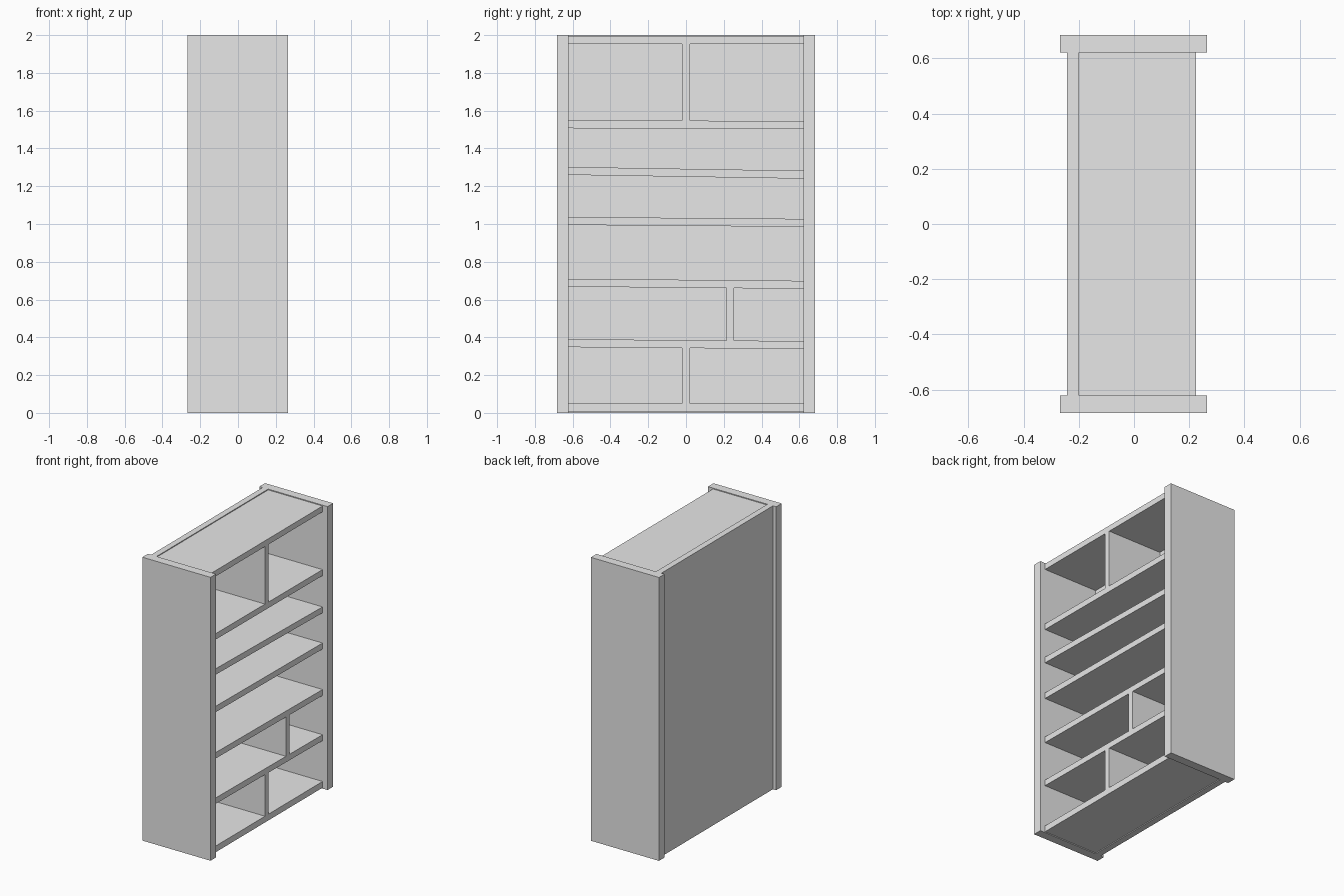
import bpy, bmesh, math

cube = bpy.data.objects.get("Cube")
if cube:
    bpy.data.objects.remove(cube, do_unlink=True)

# One plain grey for the whole bookcase
grey = bpy.data.materials.new("plain_grey")
grey.use_nodes = True
colour = (0.8, 0.8, 0.8, 1)
grey.diffuse_color = colour
grey.node_tree.nodes["Principled BSDF"].inputs["Base Color"].default_value = colour


def board(name, x, y, z, sag=0.0, bevel=0.006):
    """Box between (min, max) pairs; sag lowers the +y end, bevel softens long front edges."""
    bm = bmesh.new()
    bmesh.ops.create_cube(bm, size=1)
    for v in bm.verts:
        right = v.co.y > 0
        v.co.x = x[v.co.x > 0]
        v.co.y = y[right]
        v.co.z = z[v.co.z > 0] - (sag if right else 0)
    if bevel:
        front = [e for e in bm.edges if all(v.co.x == x[1] for v in e.verts)]
        front.sort(key=lambda e: e.calc_length())
        bmesh.ops.bevel(bm, geom=front[2:], offset=bevel, segments=3,
                        profile=0.5, affect='EDGES')
    bmesh.ops.recalc_face_normals(bm, faces=bm.faces)
    mesh = bpy.data.meshes.new(name)
    bm.to_mesh(mesh)
    bm.free()
    mesh.materials.append(grey)
    ob = bpy.data.objects.new(name, mesh)
    bpy.context.collection.objects.link(ob)
    bpy.ops.object.select_all(action='DESELECT')
    ob.select_set(True)
    bpy.context.view_layer.objects.active = ob
    bpy.ops.object.shade_smooth_by_angle(angle=math.radians(35))
    return ob


INNER = 0.622            # half width between the sides
DEPTH = (-0.2, 0.225)    # shelf depth
SPAN = (-INNER, INNER)

# Tall sides and back panel
board("right_side", (-0.268, 0.264), (-0.684, -INNER), (0, 2), bevel=0.009)
board("left_side", (-0.268, 0.264), (INNER, 0.684), (0, 2), bevel=0.009)
board("back_panel", (-0.243, -0.2), SPAN, (0, 2), bevel=0)

# Top and bottom boards, set slightly inside the sides
board("top_board", DEPTH, SPAN, (1.953, 1.994))
board("bottom_board", DEPTH, SPAN, (0.006, 0.05))

# Slightly tilted shelves: height of the top at the right end, drop to the left end
shelves = [(0.39, 0.01), (0.71, 0.011), (1.037, 0.01), (1.302, 0.02), (1.549, 0.004)]
for i, (top, sag) in enumerate(shelves):
    board(f"shelf_{i + 1}", DEPTH, SPAN, (top - 0.042, top), sag)

# Upright dividers
for name, y, z in [("lower_divider", 0, (0.045, 0.35)),
                   ("middle_divider", 0.234, (0.378, 0.665)),
                   ("upper_divider", 0, (1.54, 1.96))]:
    board(name, DEPTH, (y - 0.02, y + 0.02), z)
